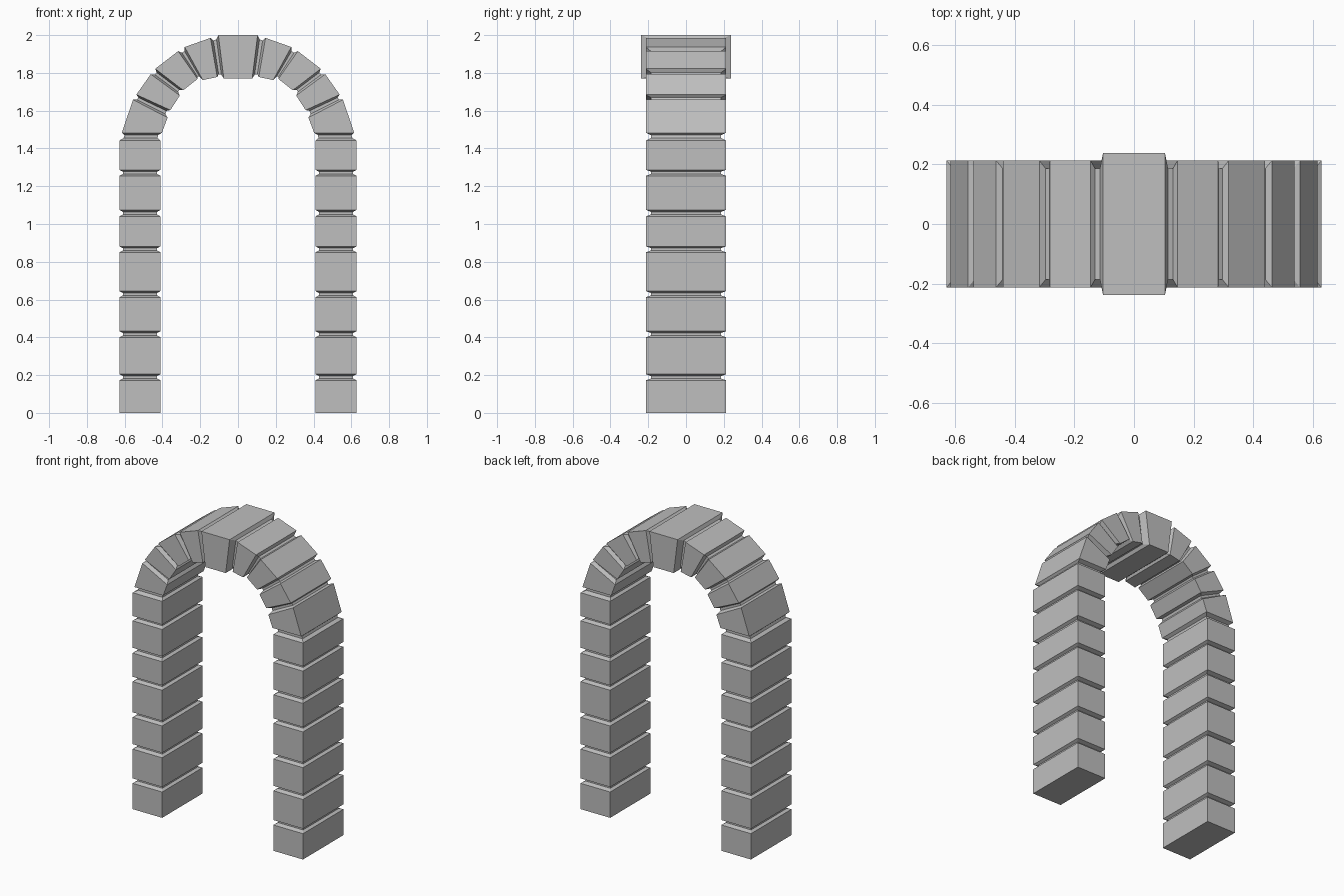
import bpy
import bmesh
from mathutils import Vector

cube = bpy.data.objects.get("Cube")
if cube:
    bpy.data.objects.remove(cube, do_unlink=True)

# One plain stone colour
stone = bpy.data.materials.new("grey_stone")
stone.use_nodes = True
stone.diffuse_color = (0.52, 0.52, 0.52, 1)
stone.node_tree.nodes["Principled BSDF"].inputs["Base Color"].default_value = stone.diffuse_color

INNER, OUTER = 0.41, 0.628      # pier faces
DEPTH, KEY_DEPTH, NECK_DEPTH = 0.213, 0.237, 0.186
NECK_INSET = 0.018


def joint(x_in, z_in, x_out, z_out):
    """A cut across the arch: its inner and outer point."""
    return Vector((x_in, z_in)), Vector((x_out, z_out))


def between(a, b, t):
    return a[0].lerp(b[0], t), a[1].lerp(b[1], t)


def ring(cut, depth, inset=0.0):
    """Four corners of the section at a cut."""
    along = (cut[1] - cut[0]).normalized() * inset
    p, q = cut[0] + along, cut[1] - along
    return [Vector((v.x, y, v.y)) for v, y in
            ((p, -depth), (q, -depth), (q, depth), (p, depth))]


def mirrored(cut):
    return tuple(Vector((-v.x, v.y)) for v in cut)


def neck_rings(cut, neighbour):
    """Chamfer down to the recessed neck, ending halfway to the neighbour."""
    return [ring(between(cut, neighbour, t), NECK_DEPTH, NECK_INSET) for t in (0.3, 0.5)]


def loft(name, rings, cap_base):
    bm = bmesh.new()
    loops = [[bm.verts.new(p) for p in r] for r in rings]
    for a, b in zip(loops, loops[1:]):
        for i in range(4):
            j = (i + 1) % 4
            bm.faces.new((a[i], a[j], b[j], b[i]))
    if cap_base == "start":
        bm.faces.new(loops[0])
    elif cap_base == "end":
        bm.faces.new(loops[-1])
    # Outward normals follow from the tube's own centre line
    bm.normal_update()
    centre = sum((v.co for v in bm.verts), Vector()) / len(bm.verts)
    side = max(bm.faces, key=lambda f: abs(f.normal.y) * f.calc_area())
    bmesh.ops.recalc_face_normals(bm, faces=bm.faces)
    bm.normal_update()
    if side.normal.dot(side.calc_center_median() - centre) < 0:
        bmesh.ops.reverse_faces(bm, faces=bm.faces)
    mesh = bpy.data.meshes.new(name)
    bm.to_mesh(mesh)
    bm.free()
    mesh.materials.append(stone)
    bpy.context.collection.objects.link(bpy.data.objects.new(name, mesh))


# Pier blocks, bottom and top heights
pier = [(0, 0.172), (0.205, 0.40), (0.433, 0.612), (0.645, 0.85),
        (0.882, 1.04), (1.075, 1.255), (1.287, 1.442)]
half = [("pier_block_%d" % (i + 1), joint(INNER, lo, OUTER, lo),
         joint(INNER, hi, OUTER, hi), DEPTH) for i, (lo, hi) in enumerate(pier)]

# Wedge blocks of the arch, from springer to crown
half += [
    ("springer", joint(0.403, 1.483, 0.615, 1.483), joint(0.373, 1.563, 0.556, 1.658), DEPTH),
    ("lower_wedge", joint(0.358, 1.603, 0.538, 1.685), joint(0.308, 1.68, 0.462, 1.793), DEPTH),
    ("middle_wedge", joint(0.29, 1.708, 0.438, 1.822), joint(0.214, 1.768, 0.317, 1.915), DEPTH),
    ("upper_wedge", joint(0.186, 1.762, 0.282, 1.937), joint(0.11, 1.778, 0.146, 1.985), DEPTH),
]
# Run the upper wedge's lower joint just above the middle one
key_cut = joint(0.075, 1.77, 0.104, 2.0)

# Whole chain: up the left side, over the keystone, down the right side
chain = [("left_" + n, a, b, d) for n, a, b, d in half]
chain.append(("keystone", key_cut, mirrored(key_cut), KEY_DEPTH))
chain += [("right_" + n, mirrored(b), mirrored(a), d) for n, a, b, d in reversed(half)]

last = len(chain) - 1
for i, (name, start, end, depth) in enumerate(chain):
    rings = [ring(start, depth), ring(end, depth)]
    if i > 0:
        rings = neck_rings(start, chain[i - 1][2])[::-1] + rings
    if i < last:
        rings += neck_rings(end, chain[i + 1][1])
    loft(name, rings, {0: "start", last: "end"}.get(i))
